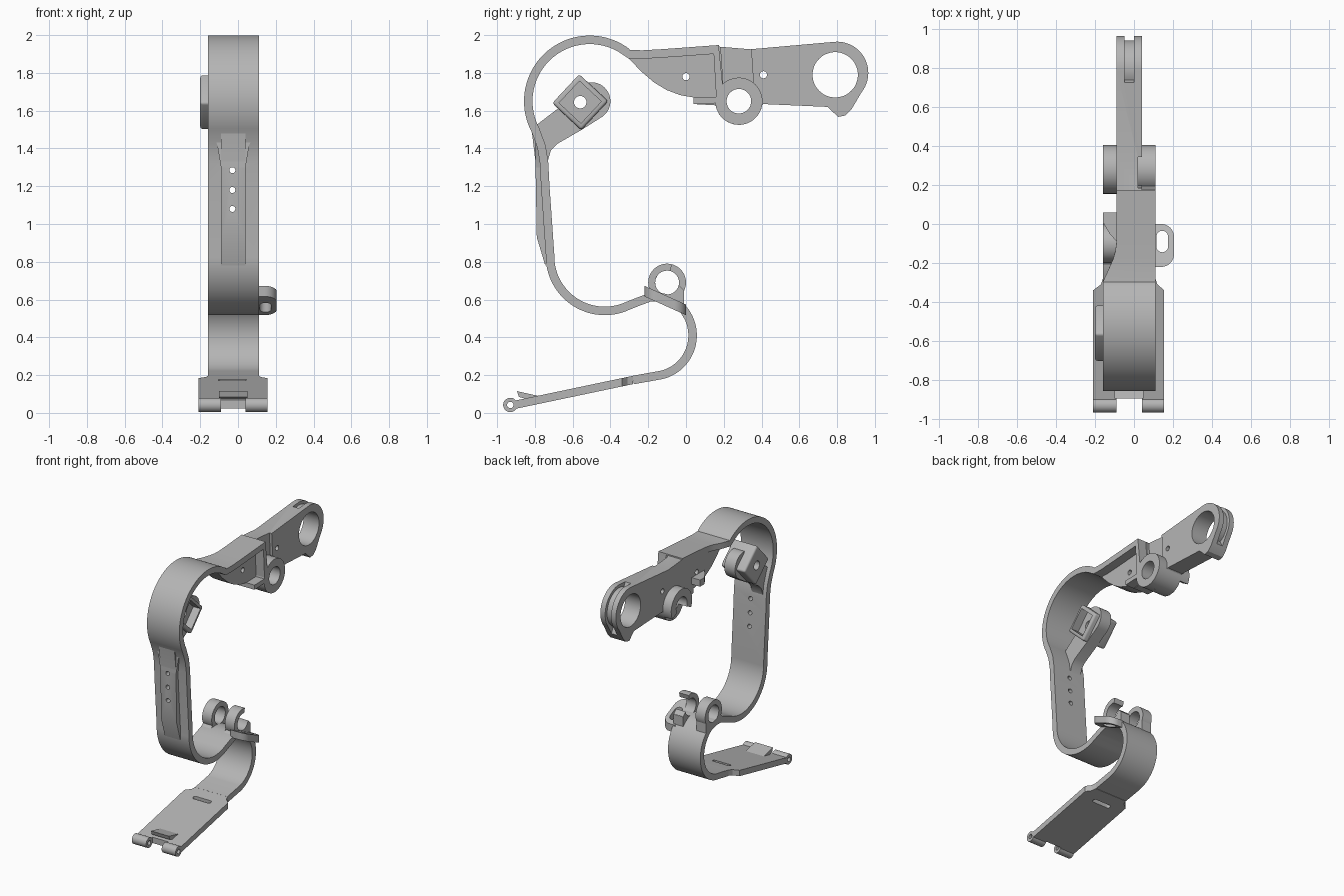
import bpy, bmesh
from math import cos, sin, radians
from mathutils import Vector

if "Cube" in bpy.data.objects:
    bpy.data.objects.remove(bpy.data.objects["Cube"])

grey = bpy.data.materials.new("plain grey")
grey.use_nodes = True
GREY = (0.46, 0.46, 0.46, 1)
grey.diffuse_color = GREY
grey.node_tree.nodes["Principled BSDF"].inputs["Base Color"].default_value = GREY
parts = []

# Strap width and the narrower arm body, along x
STRAP = (-0.16, 0.11)
BODY = (-0.09, 0.04)


def along_x(u, v, w):
    return (w, u, v)


def along_y(u, v, w):
    return (u, w, v)


def along_plate(u, v, w):
    return (u, v, 0.04 + 0.21 * (v + 0.92) + w)


def along_loop(u, v, w):
    return (u, v, 0.595 - 0.45 * (v + 0.11) + w)


def finish(name, bm):
    bmesh.ops.recalc_face_normals(bm, faces=bm.faces)
    mesh = bpy.data.meshes.new(name)
    bm.to_mesh(mesh)
    bm.free()
    mesh.materials.append(grey)
    ob = bpy.data.objects.new(name, mesh)
    bpy.context.collection.objects.link(ob)
    parts.append(ob)
    return ob


def prism(name, pts, span, place=along_x):
    """Extrude a closed outline between the two ends of span."""
    bm = bmesh.new()
    lo, hi = ([bm.verts.new(place(u, v, w)) for u, v in pts] for w in span)
    bm.faces.new(lo)
    bm.faces.new(hi)
    for i in range(len(pts)):
        j = (i + 1) % len(pts)
        bm.faces.new((lo[i], lo[j], hi[j], hi[i]))
    return finish(name, bm)


def arc(c, r, a0, a1, n=40):
    return [(c[0] + r * cos(radians(a0 + (a1 - a0) * i / n)),
             c[1] + r * sin(radians(a0 + (a1 - a0) * i / n))) for i in range(n + 1)]


def circle(c, r, n=40):
    return arc(c, r, 0, 360, n)[:-1]


def band(c, r0, r1, a0, a1):
    return arc(c, r1, a0, a1) + arc(c, r0, a1, a0)


def apply(ob, mod):
    bpy.context.view_layer.objects.active = ob
    bpy.ops.object.modifier_apply(modifier=mod.name)


def cut(ob, pts, span, place=along_x):
    cutter = prism("cutter", pts, span, place)
    cutter.hide_render = True
    mod = ob.modifiers.new("cut", "BOOLEAN")
    mod.operation, mod.solver, mod.object = "DIFFERENCE", "EXACT", cutter
    apply(ob, mod)
    parts.remove(cutter)
    bpy.data.objects.remove(cutter)


def bevel(ob, width):
    mod = ob.modifiers.new("soft", "BEVEL")
    mod.width, mod.segments, mod.limit_method = width, 3, "ANGLE"
    mod.angle_limit = radians(40)
    apply(ob, mod)


def rect(u0, u1, v0, v1):
    return [(u0, v0), (u1, v0), (u1, v1), (u0, v1)]


def left_edge(y, z):
    """The strap narrows along a curve where it runs into the arm."""
    t = min(max((y + 0.28) / 0.2, 0), 1) if z > 1.8 else 0
    return STRAP[0] + (BODY[0] - STRAP[0]) * (1 - (1 - t) ** 2)


# Long curved strap, swept as a flat band
path = [(0.175, 1.925), (0, 1.912), (-0.1, 1.905), (-0.14, 1.902), (-0.18, 1.9), (-0.23, 1.897)]
path += arc((-0.51, 1.65), 0.325, 50, 208, 48)
path += [(-0.765, 1.41), (-0.752, 1.33), (-0.745, 1.2)]
path += arc((-0.43, 0.83), 0.29, 178, 295, 32)
path += [(-0.25, 0.59), (-0.19, 0.612), (-0.13, 0.612)]
path += arc((-0.18, 0.41), 0.215, 62, -76, 40) + [(-0.28, 0.174)]
bm = bmesh.new()
rows = []
for i, p in enumerate(path):
    a, b = path[max(i - 1, 0)], path[min(i + 1, len(path) - 1)]
    t = Vector((b[0] - a[0], b[1] - a[1])).normalized()
    n = Vector((-t.y, t.x)) * 0.0225
    ring = [(left_edge(*p), 1), (STRAP[1], 1), (STRAP[1], -1), (left_edge(*p), -1)]
    rows.append([bm.verts.new((x, p[0] + n.x * s, p[1] + n.y * s)) for x, s in ring])
for r, s in zip(rows, rows[1:]):
    for k in range(4):
        bm.faces.new((r[k], r[(k + 1) % 4], s[(k + 1) % 4], s[k]))
bm.faces.new(rows[0])
bm.faces.new(rows[-1])
strap = finish("strap", bm)

# Raised rib on the front of the strap, flared at the top, with three holes
rib = prism("front_rib", [(-0.815, 1.48), (-0.797, 1.33), (-0.79, 0.93), (-0.745, 0.78),
                          (-0.73, 0.85), (-0.745, 1.2), (-0.765, 1.41)], BODY)
shoulder = prism("rib_shoulder", [(BODY[0], 1.3), (BODY[1], 1.3), (0.06, 1.42), (0.085, 1.47),
                                  (-0.135, 1.47), (-0.11, 1.42)], (-0.797, -0.765), along_y)
for z in (1.08, 1.18, 1.285):
    for ob in (strap, rib):
        cut(ob, circle((-0.03, z), 0.016, 20), (-0.9, -0.6), along_y)

# Upper arm with its rounded end, pivot hole and round eye
EYE, PIVOT, CLIP = (0.79, 1.79), (0.28, 1.65), (-0.1, 0.69)
outline = [(-0.31, 1.885), (-0.25, 1.905), (0.16, 1.94), (0.34, 1.925)]
outline += arc((0.8, 1.80), 0.165, 95, -38, 36)
outline += [(0.875, 1.605), (0.845, 1.575), (0.805, 1.567), (0.75, 1.62), (0.41, 1.635)]
outline += arc(PIVOT, 0.125, -10, -170, 24)
outline += [(0.04, 1.635), (0.04, 1.67), (-0.03, 1.682), (-0.1, 1.708), (-0.17, 1.75),
            (-0.24, 1.81)]
arm = prism("upper_arm", outline, BODY)
cut(arm, circle(EYE, 0.12, 48), (-0.2, 0.2))
cut(arm, circle(PIVOT, 0.065), (-0.2, 0.2))
for c in ((0, 1.78), (0.41, 1.79)):
    cut(arm, circle(c, 0.019, 20), (-0.2, 0.2))
cut(arm, band((0.8, 1.8), 0.142, 0.3, -62, 115), (-0.05, 0))
cut(arm, [(0.2, 1.7), (0.36, 1.7), (0.34, 2), (0.18, 2)], (0.02, 0.1))

# Rims around the recessed panel of the arm
prism("panel_end_rim", [(0.145, 1.925), (0.175, 1.925), (0.198, 1.7), (0.16, 1.67)],
      (0.02, STRAP[1]))
prism("panel_bottom_rim", [(0.04, 1.635), (0.17, 1.64), (0.17, 1.672), (0.04, 1.67)],
      (0.02, STRAP[1]))

# Pivot ring on one side, open hook and stop lug on the other
ring = prism("pivot_ring", circle(PIVOT, 0.125, 48), (0.02, STRAP[1]))
cut(ring, circle(PIVOT, 0.065), (-0.2, 0.2))
prism("pivot_hook", band(PIVOT, 0.065, 0.125, -30, 205), (STRAP[0], -0.08))
prism("stop_lug", [(-0.16, 0.06), (-0.16, 0.01), (-0.125, -0.05), (-0.08, -0.1), (-0.08, 0.06)],
      (1.71, 1.76), lambda u, v, w: (u, v, w))

# Square socket on a round-ended tab inside the upper loop
tab = prism("socket_tab", [(-0.81, 1.51), (-0.76, 1.37), (-0.73, 1.34), (-0.715, 1.39),
                           (-0.68, 1.425), (-0.55, 1.5)]
            + arc((-0.5, 1.65), 0.1, -60, 110, 24) + [(-0.66, 1.625)], (-0.13, -0.04))
SOCKET = (-0.56, 1.645)
socket = prism("square_socket", arc(SOCKET, 0.148, 2, 272, 3), (-0.2, 0.0))
bevel(socket, 0.014)
cut(socket, arc(SOCKET, 0.112, 2, 272, 3), (-0.06, 0.1))
cut(tab, arc(SOCKET, 0.112, 2, 272, 3), (-0.06, 0.1))
for ob in (socket, tab):
    cut(ob, circle(SOCKET, 0.033, 28), (-0.4, 0.2))

# Lower clip: a closed ring, an open hook and a base under each
for name, span, a0, a1 in (("clip_ring", (STRAP[0], -0.08), 0, 360),
                           ("clip_hook", (0.03, STRAP[1]), 75, 335)):
    if a1 == 360:
        ob = prism(name, circle(CLIP, 0.1), span)
        cut(ob, circle(CLIP, 0.063), (-0.4, 0.4))
    else:
        prism(name, band(CLIP, 0.063, 0.1, a0, a1), span)
    base = prism(name + "_base", [(-0.25, 0.59), (-0.19, 0.645), (-0.15, 0.69), (-0.05, 0.69),
                                  (-0.01, 0.65), (-0.01, 0.54), (-0.08, 0.58), (-0.16, 0.6)], span)
    cut(base, circle(CLIP, 0.063), (-0.4, 0.4))

# Small side loop beside the clip
loop = prism("side_loop", [(0.09, -0.22)] + arc((0.14, -0.155), 0.065, -90, 0, 12)
             + arc((0.14, -0.065), 0.065, 0, 90, 12) + [(0.09, 0)], (-0.028, 0.028), along_loop)
cut(loop, arc((0.145, -0.115), 0.03, 180, 360, 14) + arc((0.145, -0.065), 0.03, 0, 180, 14),
    (-0.1, 0.1), along_loop)

# Wide end plate with a slot, a latch ramp and a notch between the hinge knuckles
plate = prism("end_plate", [(-0.16, -0.28), (-0.17, -0.31), (-0.21, -0.34), (-0.21, -0.93),
                            (-0.09, -0.93), (-0.09, -0.89), (0.04, -0.89), (0.04, -0.93),
                            (0.155, -0.93), (0.155, -0.34), (0.12, -0.31), (0.11, -0.28)],
              (-0.022, 0.022), along_plate)
cut(plate, arc((-0.09, -0.385), 0.015, 90, 270, 10) + arc((0.03, -0.385), 0.015, -90, 90, 10),
    (-0.1, 0.1), along_plate)
prism("latch_ramp", [(-0.76, 0.085), (-0.895, 0.115), (-0.885, 0.085), (-0.8, 0.06)], (-0.1, 0.05))
HINGE = (-0.93, 0.042)
for name, span in (("right_knuckle", (-0.21, -0.09)), ("left_knuckle", (0.04, 0.155))):
    knuckle = prism(name, circle(HINGE, 0.038, 28), span)
    cut(knuckle, circle(HINGE, 0.017, 20), (-0.4, 0.4))
cut(plate, circle(HINGE, 0.03, 20), (-0.4, 0.4))

# Smooth shading with crisp edges
bpy.ops.object.select_all(action="DESELECT")
for ob in parts:
    ob.select_set(True)
bpy.context.view_layer.objects.active = strap
bpy.ops.object.shade_smooth_by_angle(angle=radians(30))
